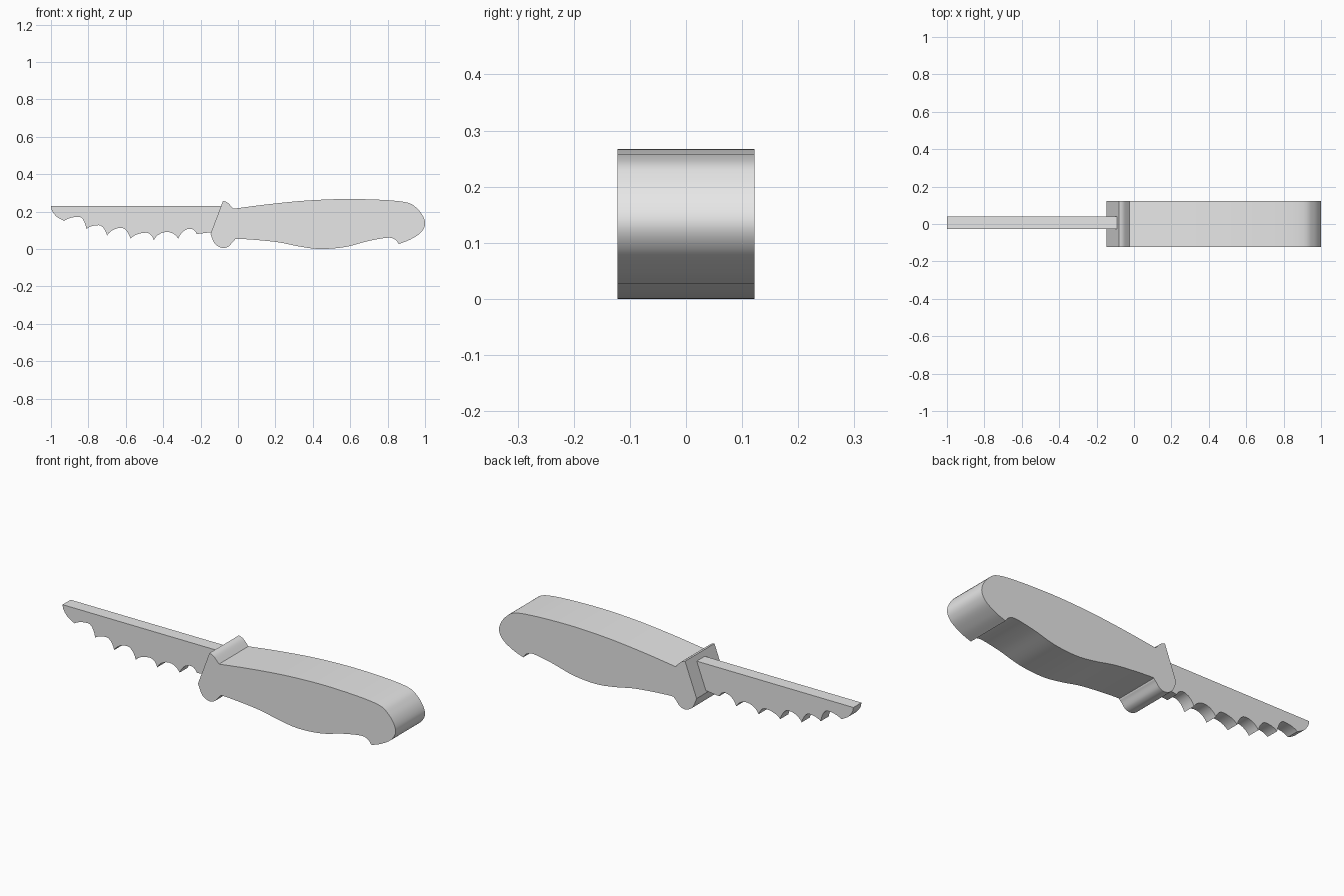
import bpy, bmesh, math
from mathutils import Vector

default_cube = bpy.data.objects.get("Cube")
if default_cube:
    bpy.data.objects.remove(default_cube, do_unlink=True)


def make_material(name, colour):
    material = bpy.data.materials.new(name)
    material.use_nodes = True
    material.diffuse_color = colour
    material.node_tree.nodes["Principled BSDF"].inputs["Base Color"].default_value = colour
    return material


def smooth_run(points, steps=6):
    """Smooth curve through the points, without its last point."""
    points = [Vector(p) for p in points]
    padded = [points[0]] + points + [points[-1]]
    result = []
    for a, b, c, d in zip(padded, padded[1:], padded[2:], padded[3:]):
        for i in range(steps):
            t = i / steps
            result.append(b + (c - a) * t / 2
                          + (a * 2 - b * 5 + c * 4 - d) * t * t / 2
                          + (b * 3 - a - c * 3 + d) * t * t * t / 2)
    return result


def scallop(start, apex, end, steps=5):
    """Arched cut from one tooth tip to the next, without the last tip."""
    start, apex, end = Vector(start), Vector(apex), Vector(end)
    result = []
    for tip, order in ((start, range(steps)), (end, range(steps, 0, -1))):
        for i in order:
            t = i / steps
            angle = t * math.pi / 2
            across = (t + 1 - math.cos(angle)) / 2
            result.append(Vector((tip.x + (apex.x - tip.x) * across,
                                  tip.y + (apex.y - tip.y) * math.sin(angle))))
    return result


def extrude_outline(name, outline, front, back, material):
    """Solid slab with the given side outline, between two depths."""
    bm = bmesh.new()
    face = bm.faces.new([bm.verts.new((p[0], front, p[1])) for p in outline])
    extruded = bmesh.ops.extrude_face_region(bm, geom=[face])
    moved = [v for v in extruded["geom"] if isinstance(v, bmesh.types.BMVert)]
    bmesh.ops.translate(bm, verts=moved, vec=(0, back - front, 0))
    bmesh.ops.recalc_face_normals(bm, faces=bm.faces)
    mesh = bpy.data.meshes.new(name)
    bm.to_mesh(mesh)
    bm.free()
    mesh.materials.append(material)
    obj = bpy.data.objects.new(name, mesh)
    bpy.context.collection.objects.link(obj)
    bpy.ops.object.select_all(action="DESELECT")
    obj.select_set(True)
    bpy.context.view_layer.objects.active = obj
    bpy.ops.object.shade_smooth_by_angle(angle=math.radians(30))
    return obj


grey = make_material("light grey", (0.8, 0.8, 0.8, 1))

# Handle: guard peak, back and butt, palm swell, finger guard
peak, neck, heel = (-.08, .258), (-.025, .215), (.86, .027)
guard_low = (-.147, .08)
handle_outline = (
    smooth_run([peak, (-.055, .247), neck])
    + smooth_run([neck, (.17, .24), (.385, .26), (.625, .267), (.88, .253),
                  (.96, .214), (1, .145), (.98, .09), (.92, .05), heel])
    + smooth_run([heel, (.84, .05), (.8, .06), (.695, .042), (.57, .01),
                  (.44, 0), (.33, .013), (.2, .038), (.01, .054), (-.02, .046),
                  (-.05, .014), (-.085, .006), (-.123, .027), guard_low])
    + [guard_low])
extrude_outline("handle", handle_outline, -.122, .122, grey)

# Blade: straight spine, curved tip, scalloped teeth, slanted heel
tips = [(-.93, .15), (-.81, .107), (-.7, .072), (-.575, .055),
        (-.45, .048), (-.32, .055), (-.22, .08)]
apexes = [(-.85, .172), (-.745, .127), (-.625, .113), (-.49, .087),
          (-.38, .091), (-.255, .108)]
blade_outline = [Vector((-.09, .23))]
blade_outline += smooth_run([(-1, .23), (-.994, .205), (-.97, .173), tips[0]])
for start, apex, end in zip(tips, apexes, tips[1:]):
    blade_outline += scallop(start, apex, end)
blade_outline += [tips[-1], (-.14, .09)]
extrude_outline("blade", blade_outline, -.027, .04, grey)
